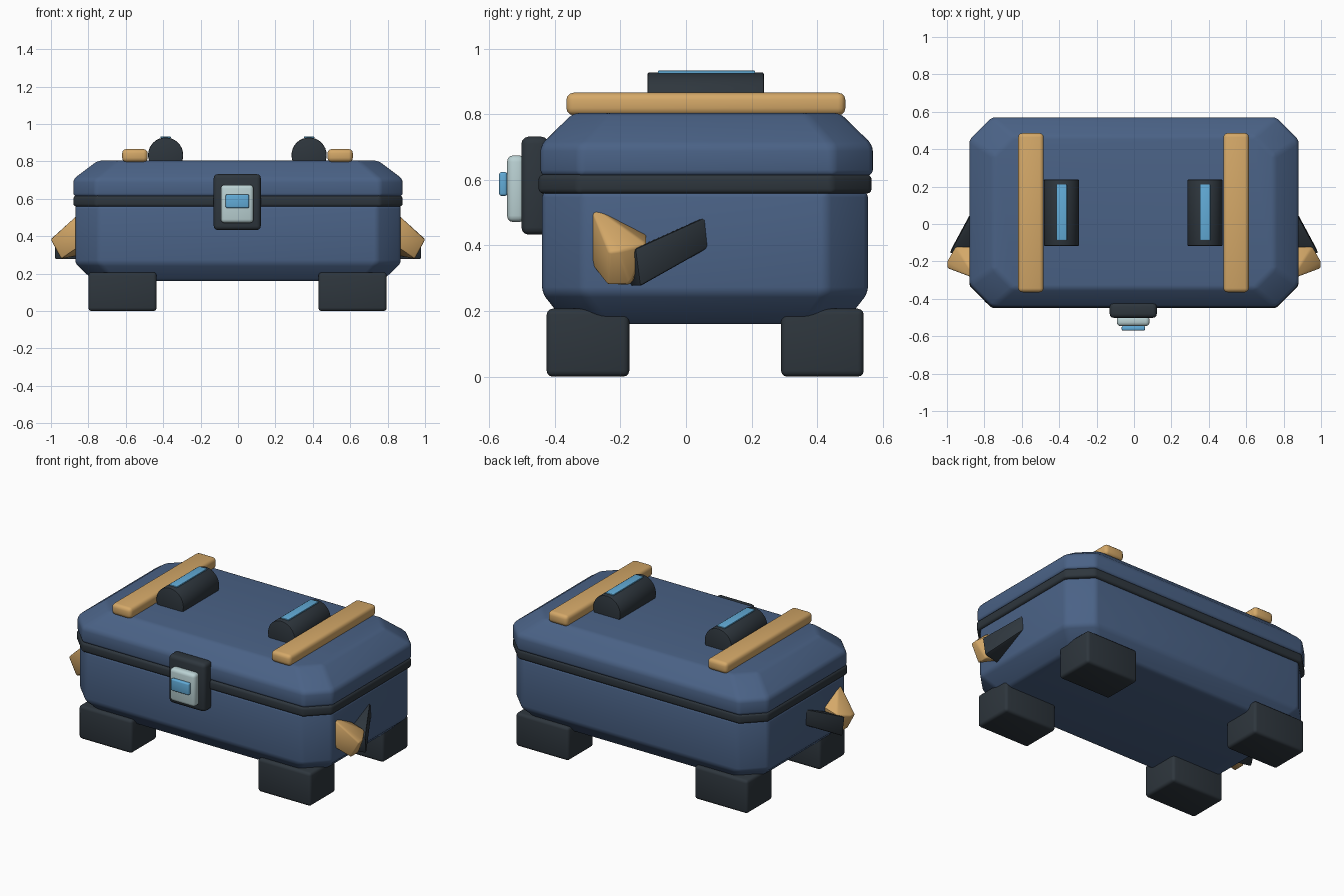
import bpy, bmesh, math
from mathutils import Matrix

cube = bpy.data.objects.get("Cube")
if cube:
    bpy.data.objects.remove(cube, do_unlink=True)


def material(name, r, g, b):
    linear = [((c / 255 + 0.055) / 1.055) ** 2.4 for c in (r, g, b)] + [1]
    mat = bpy.data.materials.new(name)
    mat.use_nodes = True
    mat.diffuse_color = linear
    mat.node_tree.nodes["Principled BSDF"].inputs["Base Color"].default_value = linear
    return mat


navy = material("navy blue", 74, 98, 134)
dark = material("charcoal", 46, 54, 61)
tan = material("tan", 212, 168, 104)
sky = material("sky blue", 98, 172, 216)
pale = material("pale grey", 186, 209, 211)


def finish(name, bm, mat, bevel=0.0, segments=3, angle=25):
    """Round the hard edges, then make a smooth shaded object."""
    bmesh.ops.recalc_face_normals(bm, faces=bm.faces)
    if bevel:
        edges = [e for e in bm.edges if e.calc_face_angle(0) > math.radians(angle)]
        bmesh.ops.bevel(bm, geom=edges, offset=bevel, segments=segments,
                        profile=0.5, affect='EDGES', clamp_overlap=True)
    mesh = bpy.data.meshes.new(name)
    bm.to_mesh(mesh)
    bm.free()
    mesh.materials.append(mat)
    obj = bpy.data.objects.new(name, mesh)
    bpy.context.collection.objects.link(obj)
    bpy.ops.object.select_all(action='DESELECT')
    obj.select_set(True)
    bpy.context.view_layer.objects.active = obj
    bpy.ops.object.shade_smooth_by_angle(angle=math.radians(35))
    return obj


def box(name, mat, x, y, z, bevel=0.015):
    """Rounded box from min/max pairs."""
    bm = bmesh.new()
    bmesh.ops.create_cube(bm, size=1)
    for v in bm.verts:
        for i, (lo, hi) in enumerate((x, y, z)):
            v.co[i] = lo if v.co[i] < 0 else hi
    return finish(name, bm, mat, bevel)


def octagon_loft(name, mat, half_x, half_y, centre_y, corner, levels, bevel):
    """Stack of corner-cut rectangles; levels are (z, inset x, inset y)."""
    bm = bmesh.new()
    rings = []
    for z, ix, iy in levels:
        a, b = half_x - ix, half_y - iy
        c = corner * (1 - 0.5 * (ix + iy))
        outline = [(a, b - c), (a - c, b), (c - a, b), (-a, b - c),
                   (-a, c - b), (c - a, -b), (a - c, -b), (a, c - b)]
        rings.append([bm.verts.new((px, py + centre_y, z)) for px, py in outline])
    for low, high in zip(rings, rings[1:]):
        for i in range(8):
            j = (i + 1) % 8
            bm.faces.new((low[i], low[j], high[j], high[i]))
    bm.faces.new(rings[0])
    bm.faces.new(rings[-1])
    return finish(name, bm, mat, bevel)


def hull(name, mat, points, side, bevel):
    """Faceted solid around a few corner points, mirrored by side."""
    bm = bmesh.new()
    for px, py, pz in points:
        bm.verts.new((px * side, py, pz))
    bmesh.ops.convex_hull(bm, input=bm.verts)
    bmesh.ops.dissolve_limit(bm, angle_limit=math.radians(8),
                             verts=bm.verts, edges=bm.edges)
    return finish(name, bm, mat, bevel, 2)


# Case: lower tub, seam band and lid
octagon_loft("lower_case", navy, 0.87, 0.497, 0.058, 0.125,
             [(0.16, 0.1, 0.075), (0.255, 0, 0), (0.565, 0, 0)], 0.018)
octagon_loft("seam_band", dark, 0.88, 0.508, 0.058, 0.12,
             [(0.558, 0, 0), (0.617, 0, 0)], 0.015)
octagon_loft("lid", navy, 0.88, 0.507, 0.063, 0.12,
             [(0.612, 0, 0), (0.706, 0, 0), (0.804, 0.13, 0.1)], 0.018)

# Feet
for side, x in (("right", (-0.80, -0.435)), ("left", (0.43, 0.795))):
    for end, y in (("front", (-0.425, -0.173)), ("back", (0.29, 0.542))):
        box(f"{end}_{side}_foot", dark, x, y, (0, 0.207), 0.018)

# Lid straps and half-sunk rollers with an inlaid strip
for side, strap_x, roll_x in (("right", -0.551, -0.387), ("left", 0.546, 0.38)):
    box(f"{side}_strap", tan, (strap_x - 0.068, strap_x + 0.068),
        (-0.365, 0.486), (0.797, 0.866), 0.022)
    bm = bmesh.new()
    bmesh.ops.create_cone(bm, cap_ends=True, segments=32, radius1=0.094,
                          radius2=0.094, depth=0.355)
    bmesh.ops.rotate(bm, matrix=Matrix.Rotation(math.pi / 2, 3, 'X'), verts=bm.verts)
    bmesh.ops.translate(bm, vec=(roll_x, 0.06, 0.834), verts=bm.verts)
    finish(f"{side}_roller", bm, dark, 0.006, 2)
    box(f"{side}_roller_strip", sky, (roll_x - 0.028, roll_x + 0.028),
        (-0.086, 0.211), (0.924, 0.933), 0.003)

# Front latch
box("latch_base", dark, (-0.13, 0.122), (-0.502, -0.42), (0.433, 0.732), 0.022)
box("latch_plate", pale, (-0.092, 0.083), (-0.546, -0.49), (0.471, 0.675), 0.02)
box("latch_button", sky, (-0.066, 0.059), (-0.57, -0.545), (0.551, 0.624), 0.008)

# Side handles: a tan grip in front of a dark slanted arm
grip = [(0.84, -0.295, 0.53), (0.84, -0.12, 0.44), (0.955, -0.12, 0.405),
        (1.0, -0.20, 0.385), (1.0, -0.235, 0.38), (0.945, -0.24, 0.28),
        (0.945, -0.17, 0.28), (0.84, -0.295, 0.35), (0.84, -0.15, 0.30)]
arm = [(0.985, -0.155, 0.39), (0.98, -0.14, 0.275), (0.862, 0.07, 0.492),
       (0.862, 0.08, 0.398), (0.86, -0.17, 0.385), (0.86, -0.17, 0.275),
       (0.82, 0.04, 0.48), (0.82, 0.04, 0.39)]
for label, side in (("right", -1), ("left", 1)):
    hull(f"{label}_handle_grip", tan, grip, side, 0.008)
    hull(f"{label}_handle_arm", dark, arm, side, 0.008)
